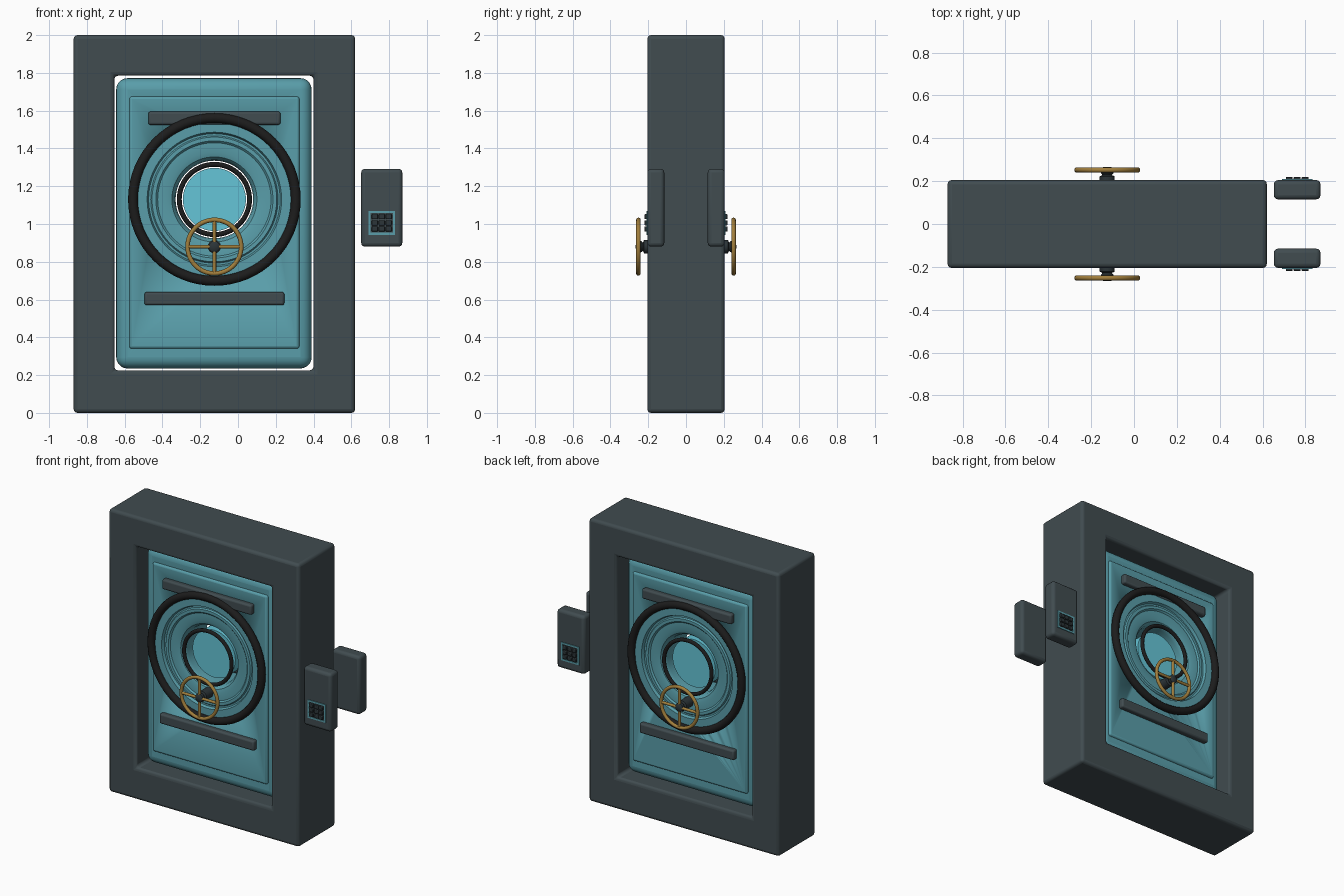
import bpy, bmesh
from math import cos, sin, tau, pi, radians
from mathutils import Matrix, Vector

if "Cube" in bpy.data.objects:
    bpy.data.objects.remove(bpy.data.objects["Cube"], do_unlink=True)


def material(name, rgb):
    m = bpy.data.materials.new(name)
    m.use_nodes = True
    m.diffuse_color = (*rgb, 1)
    m.node_tree.nodes["Principled BSDF"].inputs["Base Color"].default_value = (*rgb, 1)
    return m


SLATE = material("slate steel", (0.052, 0.072, 0.08))
TEAL = material("teal paint", (0.1, 0.34, 0.4))
GLASS = material("cyan glass", (0.13, 0.56, 0.68))
BLACK = material("black rubber", (0.012, 0.012, 0.012))
GOLD = material("aged gold", (0.36, 0.21, 0.045))
DARK = material("dark key", (0.025, 0.035, 0.04))

DOOR_X, RING_Z, WHEEL_Z = -0.125, 1.13, 0.88


def finish(bm, name, mat, bevel=0, segments=3):
    bmesh.ops.recalc_face_normals(bm, faces=bm.faces)
    me = bpy.data.meshes.new(name)
    bm.to_mesh(me)
    bm.free()
    me.materials.append(mat)
    ob = bpy.data.objects.new(name, me)
    bpy.context.collection.objects.link(ob)
    if bevel:
        mod = ob.modifiers.new("Bevel", "BEVEL")
        mod.width, mod.segments, mod.limit_method = bevel, segments, "ANGLE"
    bpy.ops.object.select_all(action="DESELECT")
    ob.select_set(True)
    bpy.context.view_layer.objects.active = ob
    bpy.ops.object.shade_smooth_by_angle(angle=radians(35))
    return ob


def box(name, mat, x, y, z, bevel=0, segments=3):
    """Box from (min, max) pairs on each axis."""
    bm = bmesh.new()
    size = [abs(p[1] - p[0]) for p in (x, y, z)]
    mid = [(p[0] + p[1]) / 2 for p in (x, y, z)]
    bmesh.ops.create_cube(bm, size=1, matrix=Matrix.Translation(mid) @ Matrix.Diagonal((*size, 1)))
    return finish(bm, name, mat, bevel, segments)


def picture_frame(name, mat, outer, inner, y, bevel=0):
    """Rectangular ring; outer and inner are (x0, x1, z0, z1)."""
    bm = bmesh.new()
    loops = []
    for (x0, x1, z0, z1), d in ((outer, y[0]), (inner, y[0]), (inner, y[1]), (outer, y[1])):
        loops.append([bm.verts.new((a, d, c)) for a, c in ((x0, z0), (x1, z0), (x1, z1), (x0, z1))])
    for i in range(4):
        a, b = loops[i], loops[(i + 1) % 4]
        for k in range(4):
            bm.faces.new((a[k], a[(k + 1) % 4], b[(k + 1) % 4], b[k]))
    return finish(bm, name, mat, bevel)


def lathe(name, mat, profile, z, steps=64):
    """Spin a closed (radius, y) profile around the door's y-running axis."""
    bm = bmesh.new()
    rows = []
    for i in range(steps):
        a = tau * i / steps
        rows.append([bm.verts.new((DOOR_X + r * cos(a), y, z + r * sin(a))) for r, y in profile])
    n = len(profile)
    for i in range(steps):
        a, b = rows[i], rows[(i + 1) % steps]
        for k in range(n):
            bm.faces.new((a[k], a[(k + 1) % n], b[(k + 1) % n], b[k]))
    bmesh.ops.remove_doubles(bm, verts=bm.verts, dist=1e-5)
    return finish(bm, name, mat)


def torus(name, mat, radius, tube, y, z):
    circle = [(radius + tube * cos(tau * k / 12), y + tube * sin(tau * k / 12)) for k in range(12)]
    return lathe(name, mat, circle, z)


def disc(name, mat, radius, y0, y1, z):
    return lathe(name, mat, [(0, y0), (radius, y0), (radius, y1), (0, y1)], z)


# Heavy surround
picture_frame("door_surround", SLATE, (-0.87, 0.62, 0, 2), (-0.655, 0.4, 0.225, 1.785),
              (-0.205, 0.205), 0.02)

# Door slab with raised panel on both sides, bored through the middle
bore = disc("bore_cutter", TEAL, 0.3, -0.5, 0.5, RING_Z)
bore.hide_render = True
slab = box("door_slab", TEAL, (-0.645, 0.39), (-0.125, 0.125), (0.235, 1.772), 0.06, 5)
panel = box("door_panel", TEAL, (-0.575, 0.325), (-0.14, 0.14), (0.34, 1.675), 0.014)
for part in (slab, panel):
    cut = part.modifiers.new("Bore", "BOOLEAN")
    cut.object, cut.solver = bore, "EXACT"
bore.hide_viewport = True

# Round port through the door: half profile mirrored front to back
half = [(0.205, 0.09), (0.21, 0.12), (0.225, 0.14), (0.25, 0.148), (0.30, 0.148), (0.31, 0.158),
        (0.33, 0.158), (0.337, 0.148), (0.348, 0.148), (0.356, 0.167), (0.42, 0.167), (0.43, 0.12)]
lathe("port_hub", TEAL, half + [(r, -y) for r, y in reversed(half)], RING_Z, 96)
disc("port_glass", GLASS, 0.167, -0.09, 0.09, RING_Z)

for side, s in (("front", -1), ("back", 1)):
    # Rubber rings
    torus(side + "_outer_ring", BLACK, 0.431, 0.026, s * 0.172, RING_Z)
    torus(side + "_port_ring", BLACK, 0.186, 0.013, s * 0.158, RING_Z)

    # Cross bars
    box(side + "_upper_bar", SLATE, (-0.475, 0.225), (s * 0.13, s * 0.175), (1.525, 1.595), 0.012)
    box(side + "_lower_bar", SLATE, (-0.495, 0.245), (s * 0.13, s * 0.175), (0.57, 0.64), 0.012)

    # Hand wheel
    torus(side + "_wheel_rim", GOLD, 0.142, 0.012, s * 0.252, WHEEL_Z)
    bm = bmesh.new()
    for k in range(2):
        turn = Matrix.Rotation(pi / 2 * k, 4, "Y")
        place = Matrix.Translation((DOOR_X, s * 0.252, WHEEL_Z)) @ turn
        bmesh.ops.create_cone(bm, cap_ends=True, segments=12, radius1=0.01, radius2=0.01,
                              depth=0.28, matrix=place)
    finish(bm, side + "_wheel_spokes", GOLD)
    lathe(side + "_wheel_hub", DARK, [(0, s * 0.14), (0.035, s * 0.14), (0.035, s * 0.222),
          (0.022, s * 0.228), (0.03, s * 0.238), (0.03, s * 0.258), (0.02, s * 0.265),
          (0, s * 0.267)], WHEEL_Z, 32)

    # Keypad
    face = s * 0.205
    box(side + "_keypad_body", SLATE, (0.652, 0.87), (s * 0.115, face), (0.88, 1.292), 0.02)
    picture_frame(side + "_keypad_border", TEAL, (0.69, 0.832, 0.942, 1.07),
                  (0.702, 0.82, 0.954, 1.058), (face - s * 0.004, face + s * 0.005))
    for row in range(3):
        for col in range(3):
            x, z = 0.761 + (col - 1) * 0.037, 1.006 + (row - 1) * 0.033
            box(f"{side}_key_{row}{col}", DARK, (x - 0.016, x + 0.016),
                (face - s * 0.004, face + s * 0.015), (z - 0.0135, z + 0.0135), 0.004, 2)
